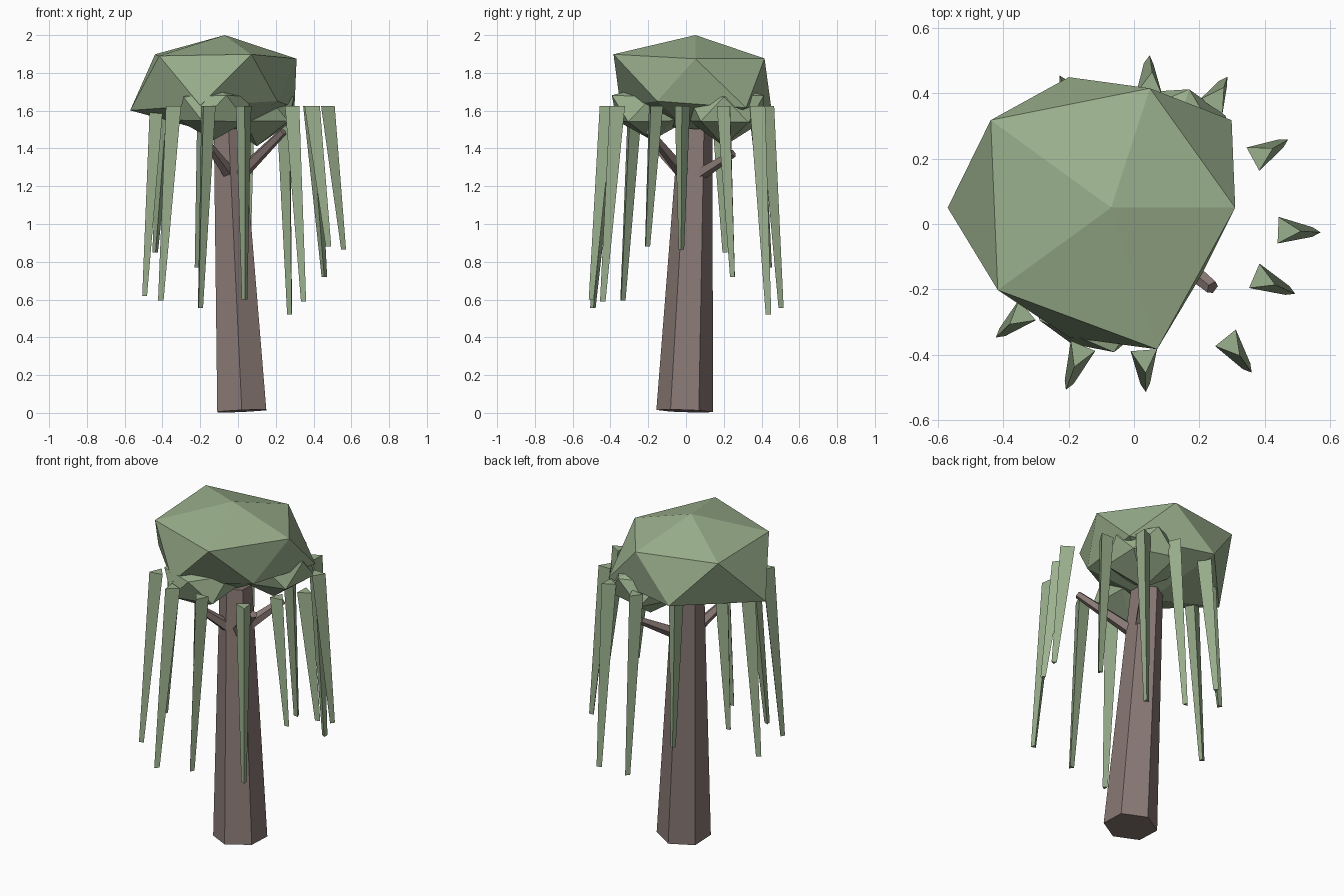
import bpy, bmesh
from math import atan2, cos, sin, pi
from mathutils import Vector

if "Cube" in bpy.data.objects:
    bpy.data.objects.remove(bpy.data.objects["Cube"])


def material(name, color):
    m = bpy.data.materials.new(name)
    m.diffuse_color = color
    m.use_nodes = True
    m.node_tree.nodes["Principled BSDF"].inputs["Base Color"].default_value = m.diffuse_color
    return m


BARK = material("bark", (0.25, 0.19, 0.175, 1))
LEAF = material("leaf", (0.33, 0.44, 0.27, 1))


def finish(name, bm, mat):
    bmesh.ops.recalc_face_normals(bm, faces=bm.faces)
    mesh = bpy.data.meshes.new(name)
    bm.to_mesh(mesh)
    bm.free()
    mesh.materials.append(mat)
    obj = bpy.data.objects.new(name, mesh)
    bpy.context.collection.objects.link(obj)
    return obj


def taper(name, start, end, r1, r2, sides, mat, phase=0.0, level=False):
    """Tapered prism between two points; level keeps the end caps horizontal."""
    start, end = Vector(start), Vector(end)
    turn = Vector((0, 0, 1)).rotation_difference(end - start)
    bm = bmesh.new()
    rings = []
    for centre, r in ((start, r1), (end, r2)):
        ring = []
        for i in range(sides):
            a = phase + 2 * pi * i / sides
            off = Vector((r * cos(a), r * sin(a), 0))
            ring.append(bm.verts.new(centre + (off if level else turn @ off)))
        rings.append(ring)
    low, high = rings
    bm.faces.new(low)
    bm.faces.new(high)
    for i in range(sides):
        j = (i + 1) % sides
        bm.faces.new((low[i], low[j], high[j], high[i]))
    return finish(name, bm, mat)


def blob(name, centre, radii, squash):
    """Squashed icosahedron with its own radius at each corner."""
    bm = bmesh.new()
    bmesh.ops.create_icosphere(bm, subdivisions=1, radius=1)
    # order the corners: bottom to top, then by angle in each ring
    order = sorted(bm.verts, key=lambda v: (round(v.co.z, 2),
                   round(atan2(v.co.y, v.co.x) % (2 * pi - 1e-4), 2)))
    for v, r in zip(order, radii):
        v.co *= r
        v.co.z *= squash
        v.co += Vector(centre)
    return finish(name, bm, LEAF)


# Trunk and branches
taper("trunk", (0.02, -0.007, 0.01), (-0.05, 0.05, 1.5), 0.15, 0.09, 6, BARK, pi / 2)
tips = [(0.24, -0.195, 1.49), (0.13, 0.25, 1.375), (-0.15, -0.16, 1.41)]
for n, tip in enumerate(tips):
    taper(f"branch_{n + 1}", (-0.02, 0.02, 1.23), tip, 0.04, 0.022, 5, BARK)

# Canopy: one large crown and two small clumps below it
# radii: bottom, lower ring (36..324 deg), upper ring (0..288 deg), top
blob("crown", (-0.07, 0.05, 1.757),
     [0.47, 0.51, 0.47, 0.56, 0.467, 0.385, 0.425, 0.43, 0.51, 0.48, 0.51, 0.392], 0.62)
blob("front_clump", (-0.13, -0.18, 1.61),
     [0.26, 0.22, 0.22, 0.21, 0.22, 0.24, 0.22, 0.22, 0.2, 0.22, 0.25, 0.2], 0.64)
blob("back_clump", (0.1, 0.2, 1.61),
     [0.31, 0.25, 0.24, 0.22, 0.22, 0.23, 0.22, 0.25, 0.22, 0.2, 0.22, 0.2], 0.64)

# Hanging strands: top x, y then tip x, y, z
strands = [
    (0.05, 0.42, 0.046, 0.50, 0.555), (0.25, 0.38, 0.277, 0.437, 0.52),
    (0.385, 0.21, 0.457, 0.25, 0.72), (0.465, -0.02, 0.555, -0.025, 0.865),
    (0.39, -0.168, 0.478, -0.207, 0.88), (0.295, -0.367, 0.35, -0.442, 0.59),
    (0.032, -0.41, 0.035, -0.498, 0.6), (-0.165, -0.395, -0.202, -0.492, 0.555),
    (-0.345, -0.278, -0.41, -0.337, 0.595), (-0.42, 0.0, -0.49, 0.0, 0.62),
    (-0.38, 0.18, -0.438, 0.21, 0.85), (-0.19, 0.37, -0.22, 0.44, 0.77),
]
for n, (x, y, tx, ty, tz) in enumerate(strands):
    taper(f"strand_{n + 1}", (x, y, 1.625), (tx, ty, tz), 0.047, 0.017, 3, LEAF,
          atan2(y, x), level=True)
